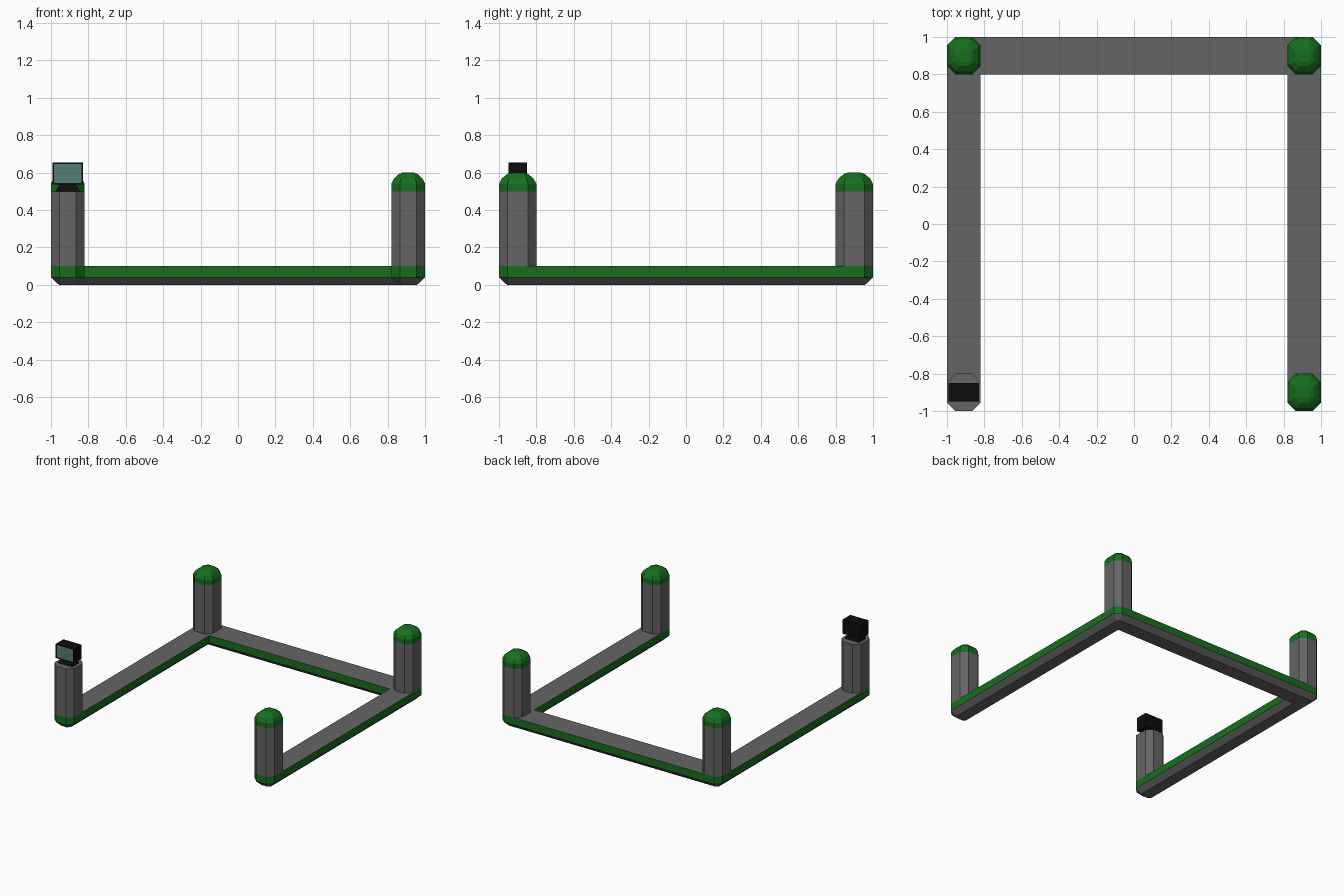
import bpy, bmesh
from mathutils import Vector

if "Cube" in bpy.data.objects:
    bpy.data.objects.remove(bpy.data.objects["Cube"])


def material(name, rgb):
    m = bpy.data.materials.new(name)
    m.diffuse_color = (*rgb, 1)
    m.use_nodes = True
    m.node_tree.nodes["Principled BSDF"].inputs["Base Color"].default_value = m.diffuse_color
    return m


GREY = material("stone_grey", (0.13, 0.13, 0.13))
GREEN = material("green", (0.008, 0.16, 0.012))
BLACK = material("black", (0.004, 0.004, 0.004))
GLASS = material("screen_glass", (0.09, 0.2, 0.18))


def finish(name, bm, mats):
    bmesh.ops.recalc_face_normals(bm, faces=bm.faces[:])
    me = bpy.data.meshes.new(name)
    bm.to_mesh(me)
    bm.free()
    for m in mats:
        me.materials.append(m)
    ob = bpy.data.objects.new(name, me)
    bpy.context.collection.objects.link(ob)
    return ob


def loft(name, rings, mats, side_mats=None):
    """Skin a stack of rings [(xy points, z)], capped at both ends."""
    bm = bmesh.new()
    loops = [[bm.verts.new((x, y, z)) for x, y in pts] for pts, z in rings]
    for k, (a, b) in enumerate(zip(loops, loops[1:])):
        for i in range(len(a)):
            j = (i + 1) % len(a)
            f = bm.faces.new((a[i], a[j], b[j], b[i]))
            f.material_index = side_mats[k] if side_mats else 0
    bm.faces.new(loops[0][::-1])
    bm.faces.new(loops[-1])
    return finish(name, bm, mats)


def inset(pts, d):
    """Offset a counter-clockwise outline inwards by d."""
    out = []
    for i, p in enumerate(pts):
        p = Vector(p)
        e1 = (p - Vector(pts[i - 1])).normalized()
        e2 = (Vector(pts[(i + 1) % len(pts)]) - p).normalized()
        n1, n2 = Vector((-e1.y, e1.x)), Vector((-e2.y, e2.x))
        out.append(tuple(p + (n1 + n2) * d / (1 + n1.dot(n2))))
    return out


def octagon(cx, cy, s=1.0, hx=0.09, hy=0.10, c=0.045):
    q = [(hx, -hy + c), (hx, hy - c), (hx - c, hy), (c - hx, hy),
         (-hx, hy - c), (-hx, c - hy), (c - hx, -hy), (hx - c, -hy)]
    return [(cx + x * s, cy + y * s) for x, y in q]


# U-shaped base frame: bevelled underside, green band, grey top
C = 0.045
half = [(0.82, 0.8), (0.82, -1 + C), (0.82 + C, -1), (1 - C, -1),
        (1, -1 + C), (1, 1 - C), (1 - C, 1)]
outline = half + [(-x, y) for x, y in reversed(half)]
loft("base_frame", [(inset(outline, 0.042), 0), (outline, 0.04), (outline, 0.1)],
     [GREY, GREEN], side_mats=[0, 1])

# Corner posts, three of them with faceted domes
for label, x, y in (("front_left", -0.91, -0.9), ("front_right", 0.91, -0.9),
                    ("back_left", -0.91, 0.9), ("back_right", 0.91, 0.9)):
    loft(label + "_post", [(octagon(x, y), 0.1), (octagon(x, y), 0.5)], [GREY])
    if label != "front_left":
        loft(label + "_dome", [(octagon(x, y, s), z) for s, z in
                               ((1, 0.5), (1, 0.54), (0.85, 0.568), (0.56, 0.592), (0.34, 0.6))],
             [GREEN])


def rect(hx, hy):
    return [(-0.91 + x, -0.9 + y) for x, y in ((-hx, -hy), (hx, -hy), (hx, hy), (-hx, hy))]


# Monitor stand on the front left post
loft("monitor_stand", [(rect(0.065, 0.045), 0.5), (rect(0.06, 0.04), 0.512),
                       (rect(0.04, 0.025), 0.54)], [BLACK])

# Monitor with a recessed screen in its front face
bm = bmesh.new()
bmesh.ops.create_cube(bm, size=1)
for v in bm.verts:
    v.co = Vector((-0.91 + v.co.x * 0.164, -0.9 + v.co.y * 0.1, 0.595 + v.co.z * 0.116))
bm.normal_update()
front = min(bm.faces, key=lambda f: f.calc_center_median().y)
bmesh.ops.inset_region(bm, faces=[front], thickness=0.011)
front.material_index = 1
bmesh.ops.translate(bm, verts=front.verts[:], vec=(0, 0.004, 0))
finish("monitor", bm, [BLACK, GLASS])
